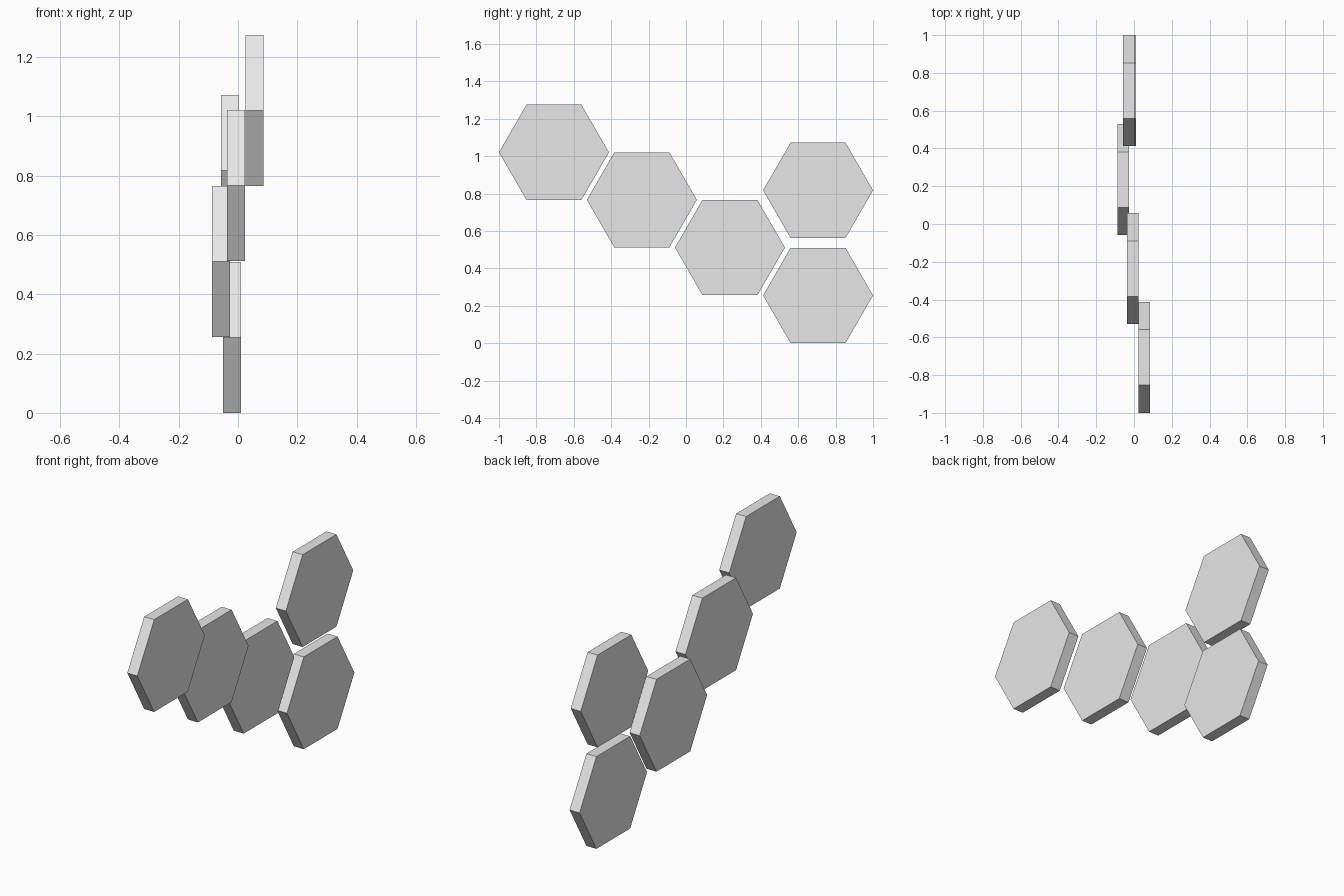
import bpy
import math

cube = bpy.data.objects.get("Cube")
if cube:
    bpy.data.objects.remove(cube, do_unlink=True)

RADIUS = 0.294
THICKNESS = 0.061

# One plain material shared by all panels
grey = bpy.data.materials.new("light_grey")
grey.use_nodes = True
colour = (0.8, 0.8, 0.8, 1.0)
grey.diffuse_color = colour
grey.node_tree.nodes["Principled BSDF"].inputs["Base Color"].default_value = colour


def hex_panel(name, x, y, z):
    """Six-sided slab facing along x, with corners pointing along y."""
    # Turn the vertices so that a corner lies on local y, then tip the axis to x
    bpy.ops.mesh.primitive_cylinder_add(vertices=6, radius=RADIUS, depth=THICKNESS)
    panel = bpy.context.object
    panel.name = name
    panel.rotation_euler = (0, math.pi / 2, 0)
    panel.location = (x, y, z)
    panel.data.materials.append(grey)


# Diagonal row of panels, stepping down towards the back
hex_panel("front_panel", 0.055, -0.706, 1.02)
hex_panel("second_panel", -0.007, -0.236, 0.766)
hex_panel("third_panel", -0.057, 0.235, 0.511)
hex_panel("back_lower_panel", -0.020, 0.706, 0.255)

# Separate panel above the end of the row
hex_panel("back_upper_panel", -0.027, 0.706, 0.817)
